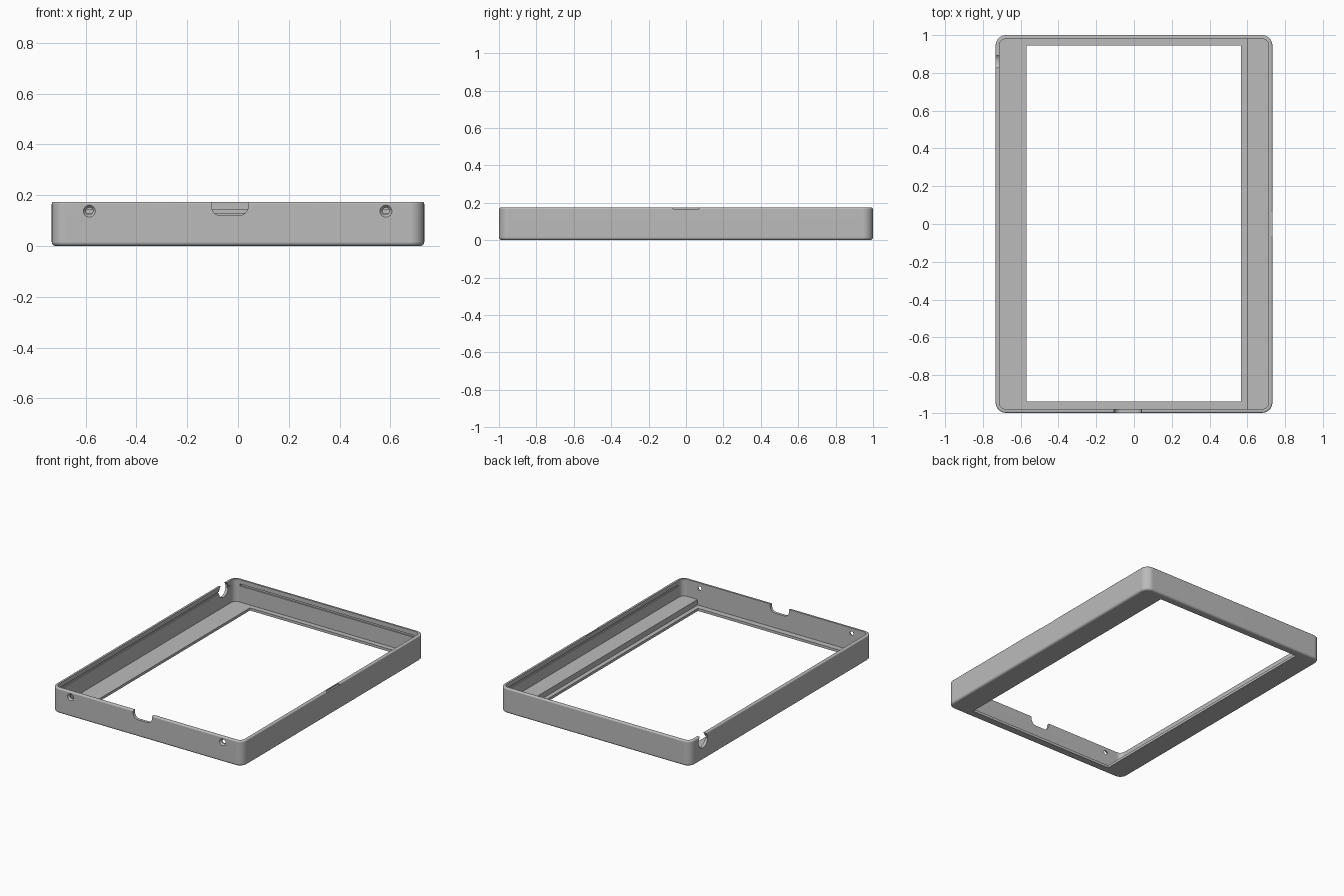
import bpy, bmesh, math
from mathutils import Matrix

if "Cube" in bpy.data.objects:
    bpy.data.objects.remove(bpy.data.objects["Cube"])

W, L, H = 0.733, 1.0, 0.174      # half width, half length, height
T, FLOOR = 0.02, 0.018           # wall and floor thickness

grey = bpy.data.materials.new("grey plastic")
grey.diffuse_color = (0.5, 0.5, 0.5, 1)
grey.use_nodes = True
grey.node_tree.nodes["Principled BSDF"].inputs["Base Color"].default_value = grey.diffuse_color


def make(name, bm):
    bmesh.ops.recalc_face_normals(bm, faces=bm.faces)
    me = bpy.data.meshes.new(name)
    bm.to_mesh(me)
    bm.free()
    ob = bpy.data.objects.new(name, me)
    bpy.context.collection.objects.link(ob)
    me.materials.append(grey)
    return ob


def box(name, x0, x1, y0, y1, z0, z1):
    bm = bmesh.new()
    bmesh.ops.create_cube(bm, size=1)
    for v in bm.verts:
        v.co = ((x0 + x1) / 2 + v.co.x * (x1 - x0),
                (y0 + y1) / 2 + v.co.y * (y1 - y0),
                (z0 + z1) / 2 + v.co.z * (z1 - z0))
    return make(name, bm)


def cylinder(name, loc, axis, r1, r2, depth, seg=32):
    bm = bmesh.new()
    rot = Matrix.Rotation(math.pi / 2, 4, axis)
    bmesh.ops.create_cone(bm, cap_ends=True, segments=seg, radius1=r1, radius2=r2,
                          depth=depth, matrix=Matrix.Translation(loc) @ rot)
    return make(name, bm)


def ring(bm, inset, z, seg=6):
    # rounded rectangle outline
    r = max(0.055 - inset, 0.03)
    pts = []
    for i, (sx, sy) in enumerate([(1, 1), (-1, 1), (-1, -1), (1, -1)]):
        for k in range(seg + 1):
            a = math.pi / 2 * (i + k / seg)
            pts.append(bm.verts.new((sx * (W - inset - r) + r * math.cos(a),
                                     sy * (L - inset - r) + r * math.sin(a), z)))
    return pts


# tray: rounded outside edges, square inside floor
bm = bmesh.new()
section = []
for k in range(6):
    a = math.pi / 2 * k / 5
    section.append((0.016 * (1 - math.sin(a)), 0.016 * (1 - math.cos(a))))
for k in range(5):
    a = math.pi / 2 * k / 4
    section.append((0.009 * (1 - math.cos(a)), H - 0.009 * (1 - math.sin(a))))
section += [(T, H), (T, FLOOR)]
rings = [ring(bm, i, z) for i, z in section]
for a, b in zip(rings, rings[1:]):
    n = len(a)
    for j in range(n):
        bm.faces.new((a[j], a[(j + 1) % n], b[(j + 1) % n], b[j]))
bm.faces.new(rings[0])
bm.faces.new(rings[-1])
frame = make("frame", bm)

# window, snap grooves and the shallow pry notch on the right rim
cutters = [
    box("window_cutter", -0.57, 0.567, -0.94, 0.945, -0.1, 0.1),
    box("back_groove", -0.67, 0.67, L - T - 0.01, L - T + 0.008, 0.13, 0.144),
    box("pry_notch", W - 0.013, W + 0.1, -0.07, 0.07, H - 0.007, H + 0.1),
]
for s in (-1, 1):
    x = sorted((s * (W - T - 0.01), s * (W - T + 0.008)))
    cutters.append(box("side_groove", x[0], x[1], -0.93, 0.93, 0.13, 0.144))

# front port notch with rounded lower corners
bm = bmesh.new()
outline = [(0.04, H + 0.1), (-0.105, H + 0.1)]
for cx, start in ((-0.067, math.pi), (0.002, 1.5 * math.pi)):
    for k in range(7):
        a = start + math.pi / 2 * k / 6
        outline.append((cx + 0.038 * math.cos(a), 0.157 + 0.038 * math.sin(a)))
face = bm.faces.new([bm.verts.new((x, -L - 0.1, z)) for x, z in outline])
ext = bmesh.ops.extrude_face_region(bm, geom=[face])
bmesh.ops.translate(bm, vec=(0, 0.15, 0),
                    verts=[v for v in ext["geom"] if isinstance(v, bmesh.types.BMVert)])
cutters.append(make("port_notch", bm))

# round cable opening in the left wall
cutters.append(cylinder("cable_notch", (-W, 0.86, 0.136), "Y", 0.05, 0.05, 0.1))

# countersunk screw holes in the front wall
for x in (-0.585, 0.582):
    cutters.append(cylinder("screw_hole", (x, -L, 0.137), "X", 0.014, 0.014, 0.1, 24))
    cutters.append(cylinder("screw_sink", (x, -L + 0.002, 0.137), "X", 0.014, 0.030, 0.02, 24))

bpy.context.view_layer.objects.active = frame
frame.select_set(True)
for c in cutters:
    c.hide_render = True
    m = frame.modifiers.new("cut", "BOOLEAN")
    m.operation, m.solver, m.object = "DIFFERENCE", "EXACT", c
    bpy.ops.object.modifier_apply(modifier=m.name)
    bpy.data.objects.remove(c)

bpy.ops.object.shade_smooth_by_angle(angle=math.radians(30))
wn = frame.modifiers.new("flat walls", "WEIGHTED_NORMAL")
wn.keep_sharp = True

# raised ledge along the right wall
box("ledge", 0.597, W - T + 0.002, -L + T - 0.002, L - T + 0.002, FLOOR - 0.002, 0.056)
